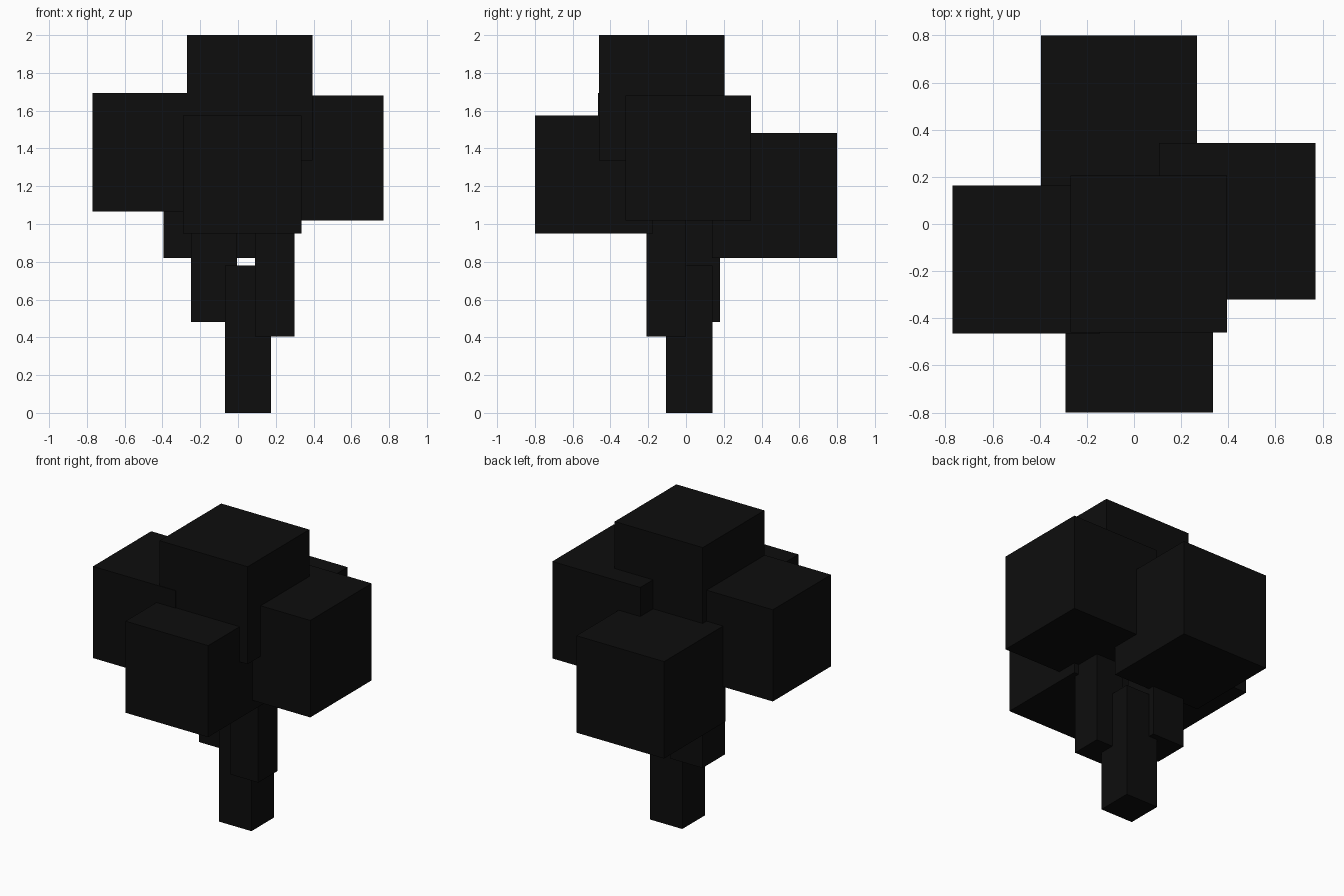
import bpy
import bmesh
from mathutils import Vector, Matrix

if "Cube" in bpy.data.objects:
    bpy.data.objects.remove(bpy.data.objects["Cube"])

black = bpy.data.materials.new("near_black")
black.diffuse_color = (0.004, 0.004, 0.004, 1)
black.use_nodes = True
black.node_tree.nodes["Principled BSDF"].inputs["Base Color"].default_value = black.diffuse_color


def box(name, low, high):
    """Axis-aligned block between two corners."""
    low, high = Vector(low), Vector(high)
    bm = bmesh.new()
    bmesh.ops.create_cube(bm, size=1, matrix=Matrix.Diagonal((*(high - low), 1)))
    mesh = bpy.data.meshes.new(name)
    bm.to_mesh(mesh)
    bm.free()
    mesh.materials.append(black)
    obj = bpy.data.objects.new(name, mesh)
    obj.location = (low + high) / 2
    bpy.context.collection.objects.link(obj)


# Trunk and the two forking branches
box("trunk", (-0.07, -0.105, 0), (0.175, 0.14, 0.78))
box("left_branch", (-0.25, -0.065, 0.48), (-0.005, 0.18, 1.26))
box("right_branch", (0.09, -0.21, 0.405), (0.30, 0.0, 1.07))

# Leaf blocks
box("top_leaves", (-0.27, -0.46, 1.335), (0.395, 0.205, 2.0))
box("left_leaves", (-0.77, -0.465, 1.067), (-0.145, 0.163, 1.693))
box("right_leaves", (0.105, -0.32, 1.018), (0.77, 0.343, 1.68))
box("front_leaves", (-0.29, -0.80, 0.95), (0.335, -0.175, 1.575))
box("back_leaves", (-0.395, 0.138, 0.82), (0.268, 0.80, 1.482))
